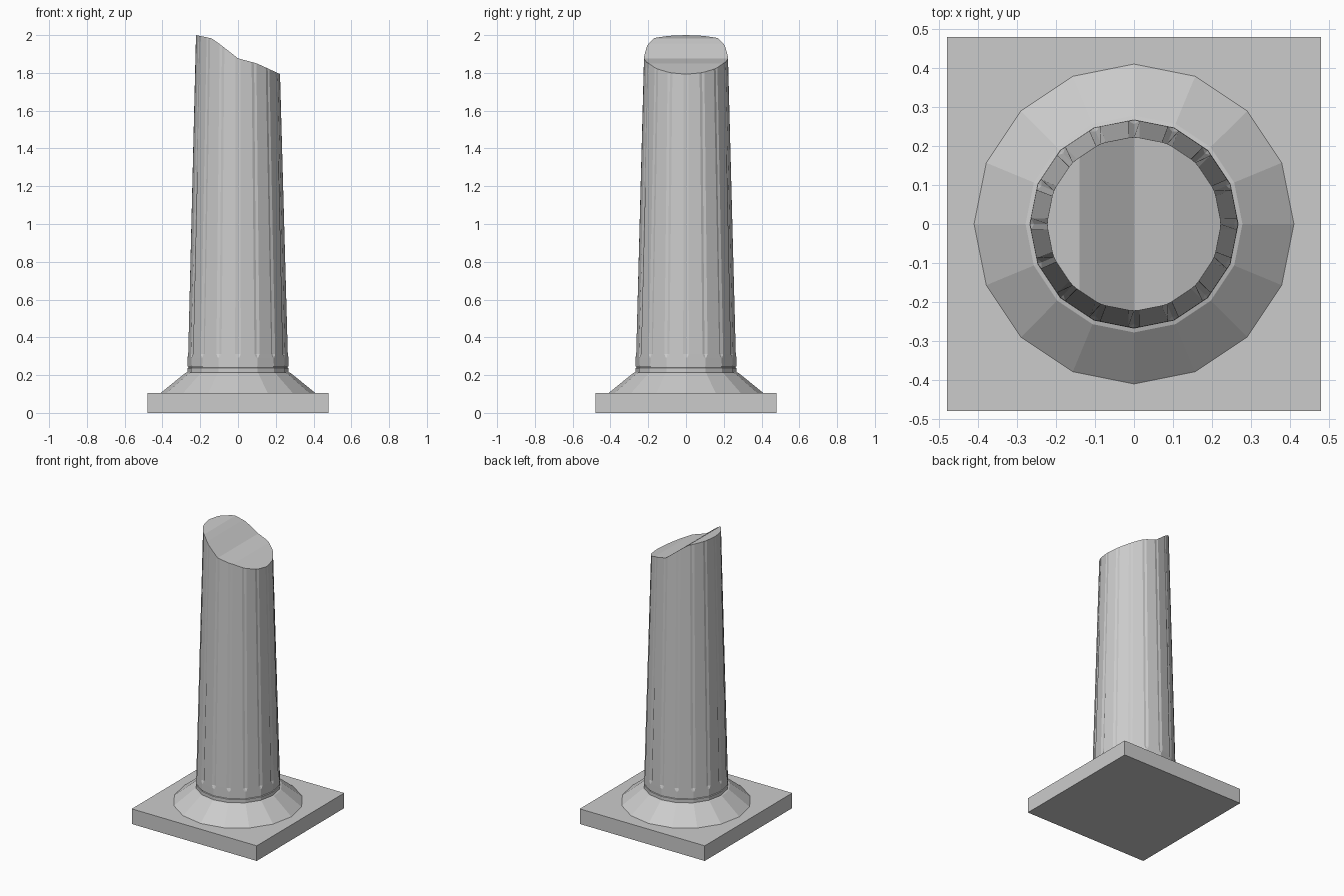
import bpy, bmesh
from math import sin, cos, pi
from mathutils import Vector

if "Cube" in bpy.data.objects:
    bpy.data.objects.remove(bpy.data.objects["Cube"])

SIDES = 16


def finish(name, bm):
    bmesh.ops.recalc_face_normals(bm, faces=bm.faces[:])
    mesh = bpy.data.meshes.new(name)
    bm.to_mesh(mesh)
    bm.free()
    obj = bpy.data.objects.new(name, mesh)
    bpy.context.collection.objects.link(obj)
    return obj


def corner(i, r, z):
    a = 2 * pi * i / SIDES
    return Vector((r * cos(a), r * sin(a), z))


def loft(bm, rings):
    # bridge rings of points, close both ends, return the top face
    loops = [[bm.verts.new(p) for p in ring] for ring in rings]
    for low, high in zip(loops, loops[1:]):
        n = len(low)
        for i in range(n):
            j = (i + 1) % n
            bm.faces.new((low[i], low[j], high[j], high[i]))
    bm.faces.new(loops[0][::-1])
    return bm.faces.new(loops[-1])


def fluted_ring(r, z, half_width, depth):
    # polygon ring with a small groove at each corner
    pts = []
    for i in range(SIDES):
        c = corner(i, r, z)
        for k in (-1, 0, 1):
            if k == 0:
                pts.append(corner(i, r - depth, z))
            else:
                pts.append(c + (corner(i + k, r, z) - c).normalized() * half_width)
    return pts


def broken_height(x):
    # stepped slope of the broken top
    prof = [(-0.224, 2.0), (-0.14, 1.983), (-0.1, 1.955), (0, 1.877),
            (0.1, 1.85), (0.224, 1.793)]
    x = max(-0.224, min(0.224, x))
    for (x0, z0), (x1, z1) in zip(prof, prof[1:]):
        if x <= x1:
            return z0 + (z1 - z0) * (x - x0) / (x1 - x0)
    return prof[-1][1]


# square plinth
bm = bmesh.new()
bmesh.ops.create_cube(bm, size=1)
for v in bm.verts:
    v.co = Vector((v.co.x * 0.96, v.co.y * 0.96, (v.co.z + 0.5) * 0.105))
finish("plinth", bm)

# flared foot and collar
bm = bmesh.new()
foot = [(0.41, 0.105), (0.278, 0.212), (0.268, 0.215), (0.268, 0.238),
        (0.262, 0.240), (0.262, 0.246)]
loft(bm, [[corner(i, r, z) for i in range(SIDES)] for r, z in foot])
finish("flared_foot", bm)

# tapered fluted shaft
bm = bmesh.new()
cap = loft(bm, [
    fluted_ring(0.268, 0.245, 0.007, 0),
    fluted_ring(0.267, 0.292, 0.007, 0),
    fluted_ring(0.2665, 0.312, 0.015, 0.010),
    fluted_ring(0.224, 1.9, 0.014, 0.0015),
])

# broken top: split the cap into a grid, then drop it onto the slope
cuts = [((x, 0, 0), (1, 0, 0)) for x in (-0.14, -0.1, 0, 0.1)]
cuts += [((0, y, 0), (0, 1, 0)) for y in (-0.11, 0.11)]
for co, no in cuts:
    faces = [f for f in bm.faces if all(v.co.z > 1.89 for v in f.verts)]
    edges = {e for f in faces for e in f.edges}
    verts = {v for f in faces for v in f.verts}
    bmesh.ops.bisect_plane(bm, geom=faces + list(edges) + list(verts),
                           dist=1e-5, plane_co=co, plane_no=no)
for v in bm.verts:
    if v.co.z > 1.89:
        v.co.z = broken_height(v.co.x)
finish("shaft", bm)
